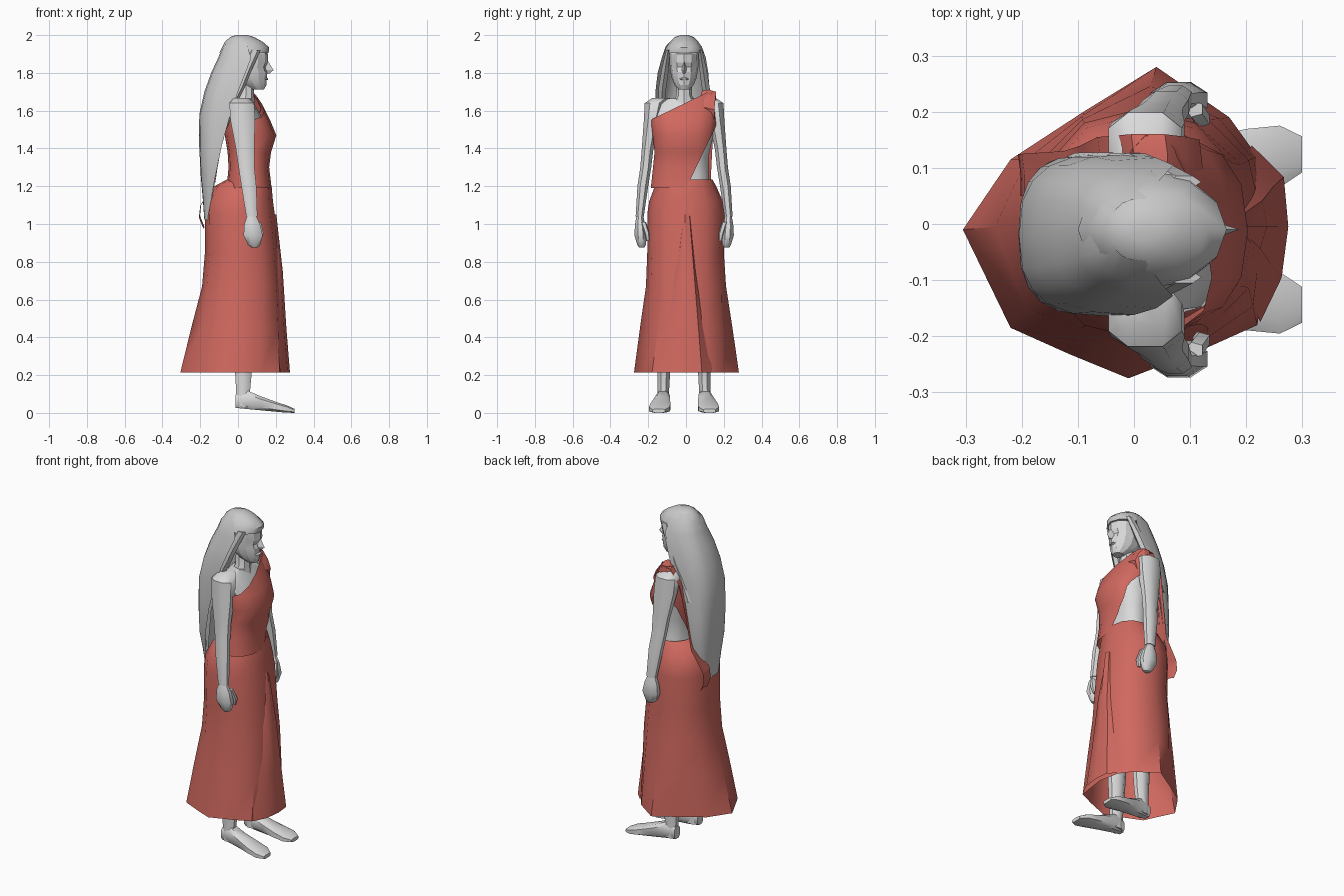
import bpy, bmesh, math
from mathutils import Vector

def material(name, rgb):
    m = bpy.data.materials.new(name)
    m.diffuse_color = (*rgb, 1)
    return m

SKIN = material("pale grey", (0.70, 0.70, 0.71))
HAIR = material("hair grey", (0.58, 0.58, 0.58))
CLOTH = material("red cloth", (0.63, 0.14, 0.115))
MID = -0.01                      # body's mirror plane in y

def ring(pos, a0, a1, b0, b1, n=8, e=1.0, axis='z', start=0.0, sweep=360.0):
    """Ellipse (squarer for e < 1) filling the given extents."""
    pts = []
    count = n if sweep == 360 else n + 1
    for i in range(count):
        t = math.radians(start + sweep * i / n)
        c, s = math.cos(t), math.sin(t)
        a = (a0 + a1) / 2 + (a1 - a0) / 2 * math.copysign(abs(c) ** e, c)
        b = (b0 + b1) / 2 + (b1 - b0) / 2 * math.copysign(abs(s) ** e, s)
        pts.append((a, b, pos) if axis == 'z' else (pos, a, b))
    return pts

def loft(name, rings, mat, closed=True, caps=True, angle=40, cuts=()):
    bm = bmesh.new()
    rows = [[bm.verts.new(p) for p in r] for r in rings]
    n = len(rows[0])
    for r, s in zip(rows, rows[1:]):
        for i in range(n if closed else n - 1):
            j = (i + 1) % n
            bm.faces.new((r[i], r[j], s[j], s[i]))
    if closed and caps:
        bm.faces.new(rows[0])
        bm.faces.new(rows[-1])
    for co, no in cuts:
        bmesh.ops.bisect_plane(bm, geom=bm.verts[:] + bm.edges[:] + bm.faces[:],
                               plane_co=co, plane_no=no, clear_outer=True)
    bmesh.ops.recalc_face_normals(bm, faces=bm.faces)
    me = bpy.data.meshes.new(name)
    bm.to_mesh(me)
    bm.free()
    me.materials.append(mat)
    ob = bpy.data.objects.new(name, me)
    bpy.context.collection.objects.link(ob)
    bpy.ops.object.select_all(action='DESELECT')
    ob.select_set(True)
    bpy.context.view_layer.objects.active = ob
    bpy.ops.object.shade_smooth_by_angle(angle=math.radians(angle))
    return ob

def rings_z(table, n, e=1.0):
    return [ring(*row, n=n, e=e) for row in table]

# ---- body
loft("torso", rings_z([
    (1.10, -.07, .14, -.16, .14), (1.25, -.03, .13, -.14, .12),
    (1.36, -.04, .13, -.14, .12), (1.47, -.055, .175, -.165, .145),
    (1.56, -.055, .13, -.17, .15), (1.63, -.04, .09, -.18, .16),
    (1.665, -.02, .07, -.10, .08)], 12, .85), SKIN)
loft("neck", rings_z([(1.63, -.03, .09, -.08, .06), (1.68, 0, .085, -.052, .032),
                      (1.78, 0, .08, -.05, .03)], 8), SKIN)
loft("head", rings_z([
    (1.712, .07, .138, -.04, .02), (1.735, .02, .15, -.06, .04),
    (1.77, -.02, .152, -.075, .055), (1.805, -.035, .156, -.082, .062),
    (1.83, -.04, .148, -.085, .065), (1.855, -.05, .158, -.087, .067),
    (1.90, -.06, .158, -.088, .068), (1.95, -.04, .12, -.07, .05),
    (1.98, 0, .08, -.04, .02)], 12), SKIN, angle=20)
loft("nose", [[(x, MID - w, z), (t, MID, z), (x, MID + w, z)] for z, x, t, w in
              ((1.86, .13, .16, .008), (1.815, .13, .188, .019), (1.798, .13, .17, .014))],
     SKIN, angle=20)
loft("lips", [ring(x, MID - w, MID + w, 1.768 - h, 1.768 + h, axis='x', n=6)
              for x, w, h in ((.13, .03, .012), (.16, .018, .005))], SKIN)

def mirrored(y, side):
    return MID + side * y

for side, tag in ((-1, "right"), (1, "left")):
    # arm from shoulder to wrist, then hand and leg
    def limb(name, table, n, e=1.0):
        loft(f"{tag}_{name}", [ring(z, x0, x1, mirrored(a, side), mirrored(b, side), n=n, e=e, start=180 / n)
                               for z, x0, x1, a, b in table], SKIN, angle=45)
    limb("arm", [(1.668, -.025, .06, .07, .17), (1.64, -.05, .09, .10, .212),
                 (1.55, -.045, .095, .125, .216), (1.40, -.015, .09, .16, .226),
                 (1.30, .0, .09, .172, .234), (1.20, .015, .10, .188, .249),
                 (1.04, .042, .105, .212, .258)], 8, .85)
    limb("hand", [(1.04, .045, .10, .214, .254), (1.0, .03, .12, .205, .262),
                  (.94, .025, .135, .195, .266), (.89, .05, .12, .20, .25),
                  (.875, .07, .105, .21, .24)], 8)
    limb("thumb", [(1.01, .09, .125, .20, .23), (.95, .105, .138, .182, .21),
                   (.91, .105, .125, .182, .20)], 5)
    limb("leg", [(.95, -.08, .12, .03, .15), (.55, -.02, .10, .055, .145),
                 (.40, -.03, .085, .06, .15), (.20, -.018, .075, .072, .143),
                 (.10, -.012, .065, .078, .143), (.03, -.012, .08, .075, .145)], 8)
    loft(f"{tag}_foot", [ring(x, mirrored(a, side), mirrored(b, side), z0, z1, n=8, e=.6, axis='x', start=22.5)
                         for x, a, b, z0, z1 in (
        (-.012, .085, .138, .025, .10), (.05, .075, .148, .018, .12), (.12, .072, .165, .012, .09),
        (.20, .070, .182, .005, .06), (.26, .073, .188, .0, .04), (.299, .10, .168, .0, .022))],
         SKIN, angle=45)

# ---- long skirt, open below, with an uneven many-cornered hem
hem = [(.245, 0), (.22, .12), (.17, .19), (.04, .28), (-.09, .20), (-.22, .115), (-.305, -.01),
       (-.22, -.185), (-.115, -.232), (-.01, -.275), (.12, -.225), (.22, -.18)]
upper = rings_z([
    (.67, -.19, .23, -.212, .212), (.85, -.175, .215, -.205, .20),
    (1.05, -.175, .195, -.205, .205), (1.12, -.165, .185, -.195, .195),
    (1.20, -.125, .178, -.165, .16), (1.235, -.06, .165, -.145, .14)], 12, .9)
half = [((a + c[0]) / 2, (b + c[1]) / 2, .45) for (a, b), c in zip(hem, upper[0])]
loft("skirt", [[(a, b, .215) for a, b in hem], half] + upper, CLOTH, caps=False)
# pleated panel over the front
loft("front_pleat", [[(x - .05, y0, z), (x - .012, y0 * .55, z), (x, -.005, z), (x - .008, y1 * .6, z), (x - .065, y1, z)]
                     for z, x, y0, y1 in ((1.05, .203, -.02, .03), (.75, .237, -.08, .07),
                                          (.45, .256, -.13, .11), (.215, .275, -.175, .14))],
     CLOTH, closed=False, angle=30)

# ---- one-shoulder wrap, trimmed along its two slanted edges
loft("wrap_top", rings_z([
    (1.19, -.06, .178, -.19, .165), (1.30, -.05, .165, -.178, .15),
    (1.38, -.055, .175, -.17, .145), (1.47, -.07, .203, -.18, .155),
    (1.55, -.07, .17, -.19, .165), (1.63, -.05, .13, -.18, .165),
    (1.70, -.02, .09, -.12, .16)], 14, .85), CLOTH, caps=False,
    cuts=((Vector((0, -.17, 1.56)), Vector((0, -.14, .29))),
          (Vector((0, .02, 1.23)), Vector((0, .27, -.13)))))
# sash over the shoulder, hanging down the back
loft("shoulder_sash", [[(x, y0, z), (x, (y0 + y1) / 2, z + .006), (x - .005, y1, z - .005)]
                       for x, z, y0, y1 in (
    (.10, 1.54, .05, .15), (.122, 1.61, .055, .15), (.10, 1.66, .07, .155), (.06, 1.705, .085, .16),
    (0, 1.695, .085, .16), (-.06, 1.60, .075, .155), (-.09, 1.42, .06, .14), (-.12, 1.22, .05, .13),
    (-.195, 1.10, .05, .125), (-.202, 1.04, .05, .125), (-.178, .98, .05, .125))], CLOTH, closed=False)

# ---- hair
loft("hair_cap", rings_z([
    (1.905, -.10, .162, -.115, .095), (1.935, -.085, .165, -.105, .085),
    (1.965, -.07, .13, -.085, .065), (1.99, -.04, .085, -.06, .04),
    (2.0, -.01, .05, -.03, .01)], 12), HAIR, angle=40)

def fall(name, table, e):
    """Half ring open towards the face, falling down the back."""
    loft(name, [ring(z, xb, 2 * xf - xb, y0, y1, n=10, e=e, start=90, sweep=180)
                for z, xf, xb, y0, y1 in table], HAIR, closed=False)

fall("long_hair", [
    (1.985, .02, -.04, -.065, .045), (1.94, .05, -.08, -.108, .083), (1.88, .07, -.105, -.128, .105),
    (1.80, .04, -.142, -.15, .118), (1.70, .0, -.178, -.162, .125), (1.58, -.04, -.205, -.165, .125),
    (1.42, -.085, -.206, -.16, .122), (1.25, -.12, -.197, -.145, .115),
    (1.14, -.14, -.187, -.11, .09), (1.02, -.155, -.178, -.08, .06)], .75)
fall("inner_hair", [
    (1.90, .10, -.06, -.098, .078), (1.80, .06, -.10, -.115, .09), (1.70, .02, -.13, -.13, .095),
    (1.58, -.04, -.16, -.14, .10), (1.40, -.09, -.17, -.13, .10), (1.12, -.14, -.175, -.09, .07)], .8)
# locks beside the face
for side, tag in ((-1, "right"), (1, "left")):
    loft(f"{tag}_lock", [ring(z, x - .03, x + .03, mirrored(y - w, side), mirrored(y + w, side), n=6)
                         for z, x, y, w in ((1.92, .09, .085, .012), (1.82, .045, .10, .022),
                                            (1.72, .005, .115, .024), (1.63, -.04, .12, .02),
                                            (1.50, -.09, .13, .008))], HAIR)
